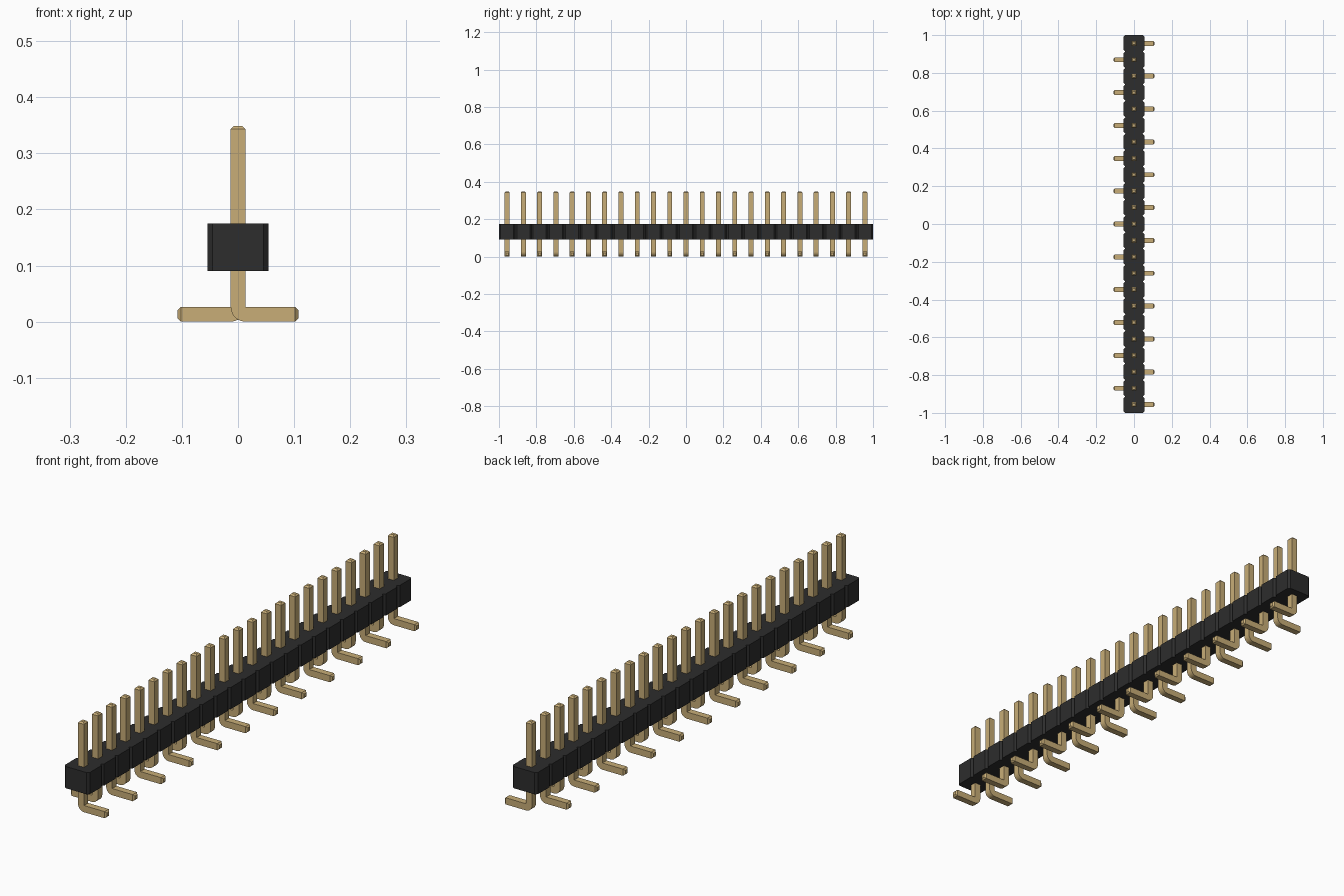
import bpy
import bmesh
from math import sin, cos, pi, radians

cube = bpy.data.objects.get("Cube")
if cube:
    bpy.data.objects.remove(cube, do_unlink=True)

COUNT = 23
PITCH = 2 / COUNT
BODY_HALF, BODY_LOW, BODY_HIGH = 0.0545, 0.09, 0.175
NOTCH = PITCH / 10
H = 0.013          # half the pin thickness
TIP = 0.006        # chamfer on pin ends
TOP, REACH = 0.349, 0.108


def material(name, rgb):
    m = bpy.data.materials.new(name)
    m.use_nodes = True
    m.diffuse_color = (*rgb, 1)
    bsdf = next(n for n in m.node_tree.nodes if n.type == 'BSDF_PRINCIPLED')
    bsdf.inputs["Base Color"].default_value = (*rgb, 1)
    bsdf.inputs["Roughness"].default_value = 0.6
    return m


def finish(bm, name, mat):
    bmesh.ops.recalc_face_normals(bm, faces=bm.faces)
    mesh = bpy.data.meshes.new(name)
    bm.to_mesh(mesh)
    bm.free()
    mesh.materials.append(mat)
    return mesh


def place(name, mesh, y=0):
    ob = bpy.data.objects.new(name, mesh)
    ob.location.y = y
    bpy.context.collection.objects.link(ob)
    return ob


black = material("black plastic", (0.026, 0.026, 0.026))
gold = material("gold metal", (0.58, 0.42, 0.185))


# Housing: a notched outline, one chamfered cell per pin, extruded upward
def housing_mesh():
    side = []
    for i in range(COUNT):
        y0 = -1 + i * PITCH
        if i == 0:
            side.append((BODY_HALF - NOTCH, y0))
        side += [(BODY_HALF, y0 + NOTCH), (BODY_HALF, y0 + PITCH - NOTCH),
                 (BODY_HALF - NOTCH, y0 + PITCH)]
    outline = side + [(-x, y) for x, y in reversed(side)]
    bm = bmesh.new()
    base = bm.faces.new([bm.verts.new((x, y, BODY_LOW)) for x, y in outline])
    grown = bmesh.ops.extrude_face_region(bm, geom=[base], use_keep_orig=True)
    up = [v for v in grown["geom"] if isinstance(v, bmesh.types.BMVert)]
    bmesh.ops.translate(bm, verts=up, vec=(0, 0, BODY_HIGH - BODY_LOW))
    return finish(bm, "housing", black)


# Pin: square rings lofted down the post, round the bend and along the foot
def pin_mesh(name, s):
    rings = [((TIP - H, TOP), (H - TIP, TOP), H - TIP),
             ((-H, TOP - TIP), (H, TOP - TIP), H)]
    for i in range(7):
        a = i / 6 * pi / 2
        rings.append(((H - 2 * H * cos(a), 2 * H - 2 * H * sin(a)), (H, 2 * H), H))
    rings += [((REACH - TIP, 0), (REACH - TIP, 2 * H), H),
              ((REACH, TIP), (REACH, 2 * H - TIP), H - TIP)]
    bm = bmesh.new()
    loops = []
    for (ox, oz), (ix, iz), w in rings:
        loops.append([bm.verts.new(p) for p in (
            (s * ox, -w, oz), (s * ox, w, oz), (s * ix, w, iz), (s * ix, -w, iz))])
    for a, b in zip(loops, loops[1:]):
        for k in range(4):
            n = (k + 1) % 4
            bm.faces.new((a[k], a[n], b[n], b[k]))
    bm.faces.new(loops[0])
    bm.faces.new(loops[-1])
    bmesh.ops.remove_doubles(bm, verts=bm.verts, dist=0.0001)
    mesh = finish(bm, name, gold)
    mesh.shade_smooth()
    mesh.set_sharp_from_angle(angle=radians(30))
    return mesh


place("housing", housing_mesh())
left = pin_mesh("left_pin", 1)
right = pin_mesh("right_pin", -1)

# Feet alternate sides along the row
for i in range(COUNT):
    mesh = right if i % 2 else left
    place(f"{mesh.name}_{i + 1}", mesh, -1 + (i + 0.5) * PITCH)
